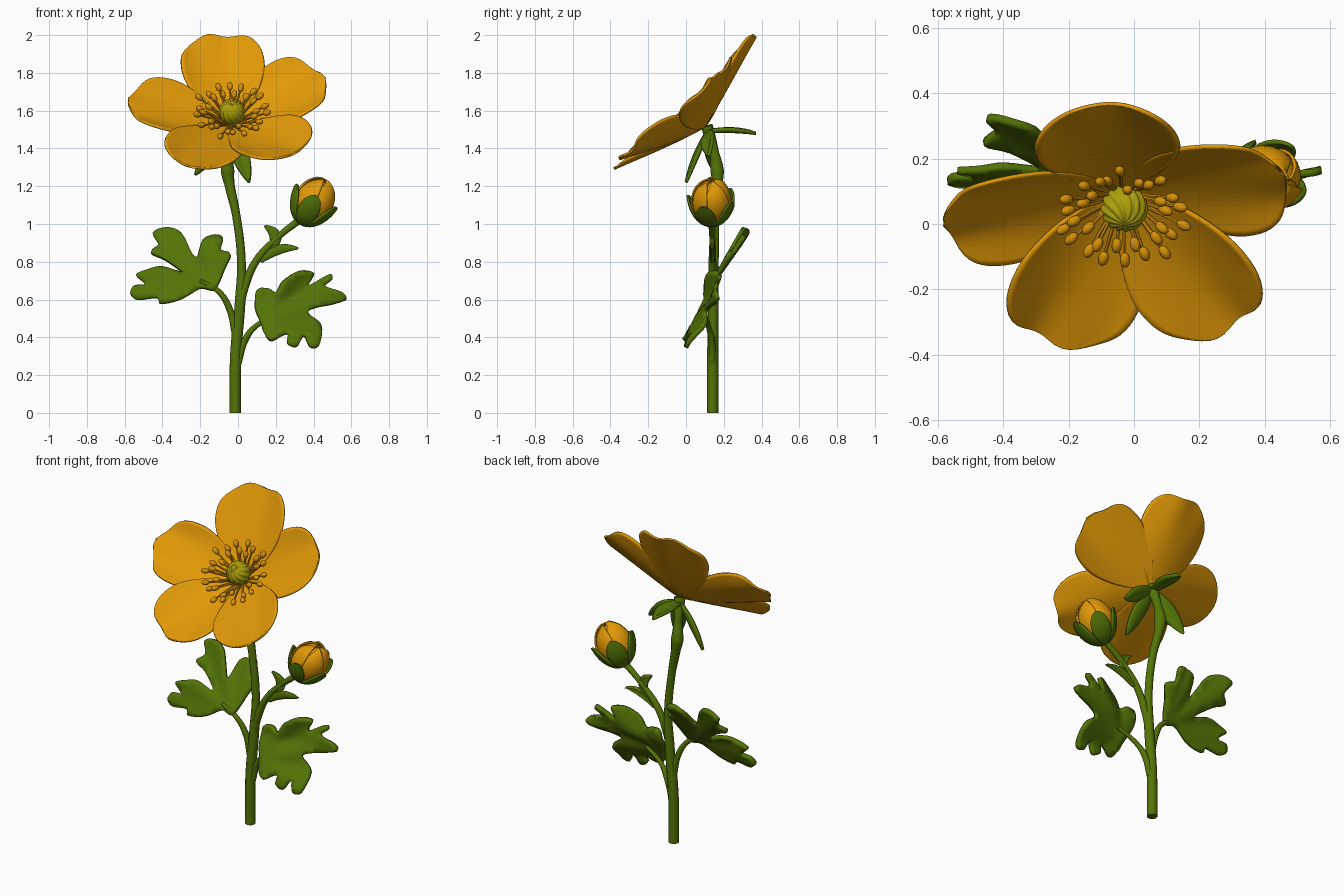
import bpy, bmesh, math
from math import sin, cos, pi
from mathutils import Vector, Matrix
from mathutils.geometry import delaunay_2d_cdt

if "Cube" in bpy.data.objects:
    bpy.data.objects.remove(bpy.data.objects["Cube"])


def material(name, color):
    m = bpy.data.materials.new(name)
    m.use_nodes = True
    m.diffuse_color = (*color, 1)
    m.node_tree.nodes["Principled BSDF"].inputs["Base Color"].default_value = (*color, 1)
    return m


PETAL = material("petal orange", (0.76, 0.32, 0.002))
STAMEN = material("stamen orange", (0.67, 0.28, 0.002))
PISTIL = material("pistil yellow green", (0.43, 0.36, 0.003))
GREEN = material("leaf green", (0.088, 0.175, 0.002))


def finish(name, bm, mat, matrix=Matrix(), thickness=0):
    """Turn a bmesh into a smooth-shaded object, optionally given thickness."""
    bmesh.ops.remove_doubles(bm, verts=bm.verts, dist=0.0002)
    bmesh.ops.recalc_face_normals(bm, faces=bm.faces)
    mesh = bpy.data.meshes.new(name)
    bm.to_mesh(mesh)
    bm.free()
    mesh.materials.append(mat)
    mesh.shade_smooth()
    mesh.set_sharp_from_angle(angle=math.radians(50))
    obj = bpy.data.objects.new(name, mesh)
    obj.matrix_world = matrix
    bpy.context.collection.objects.link(obj)
    if thickness:
        mod = obj.modifiers.new("thickness", "SOLIDIFY")
        mod.thickness = thickness
        mod.offset = 0
    return obj


def sheet(name, point, mat, matrix=Matrix(), thickness=0.012, rows=20, cols=12):
    """Grid surface from point(t, s), t along 0..1 and s across -1..1."""
    bm = bmesh.new()
    grid = []
    for i in range(rows + 1):
        t = (1 - cos(pi * i / rows)) / 2
        grid.append([bm.verts.new(point(t, 2 * j / cols - 1)) for j in range(cols + 1)])
    for a, b in zip(grid, grid[1:]):
        for j in range(cols):
            bm.faces.new((a[j], a[j + 1], b[j + 1], b[j]))
    return finish(name, bm, mat, matrix, thickness)


def tube(name, points):
    """Smooth tapered stem through (x, y, z, radius) points."""
    curve = bpy.data.curves.new(name, "CURVE")
    curve.dimensions = "3D"
    curve.bevel_depth = 1
    curve.bevel_resolution = 4
    curve.use_fill_caps = True
    spline = curve.splines.new("BEZIER")
    spline.bezier_points.add(len(points) - 1)
    for bp, (x, y, z, r) in zip(spline.bezier_points, points):
        bp.co = (x, y, z)
        bp.radius = r
        bp.handle_left_type = bp.handle_right_type = "AUTO"
    curve.materials.append(GREEN)
    obj = bpy.data.objects.new(name, curve)
    bpy.context.collection.objects.link(obj)
    bpy.ops.object.select_all(action="DESELECT")
    obj.select_set(True)
    bpy.context.view_layer.objects.active = obj
    bpy.ops.object.convert(target="MESH")


def blade(name, start, mid, end, width, hint):
    """Small pointed leaf along a bent path."""
    a, m, b, hint = map(Vector, (start, mid, end, hint))

    def point(t, s):
        pos = a * (1 - t) ** 2 + m * 2 * t * (1 - t) + b * t * t
        tangent = ((m - a) * (1 - t) + (b - m) * t).normalized()
        side = tangent.cross(hint).normalized()
        w = width * max(0, sin(pi * (0.06 + 0.94 * t))) ** 0.8
        return pos + side * w * s + side.cross(tangent) * 0.3 * w * s * s
    sheet(name, point, GREEN, thickness=0.018, rows=12, cols=6)


def leaf(name, outline, depth, base):
    """Lobed leaf: rounded outline in the xz plane, bent in y by depth(x, z)."""
    pts = [Vector(p) for p in outline]
    n = len(pts)
    ring = []
    for i in range(n):
        p, q, r, w = (pts[(i + k) % n] for k in (-1, 0, 1, 2))
        for t in (0, 0.25, 0.5, 0.75):
            ring.append(q + (r - p) * t / 2 + (p * 2 - q * 5 + r * 4 - w) * t * t / 2
                        + (q * 3 - p - r * 3 + w) * t ** 3 / 2)
    step = 0.025
    low = Vector((min(p.x for p in pts), min(p.y for p in pts)))
    inner = [low + Vector((i + 0.5 * (j % 2), j)) * step for i in range(21) for j in range(18)]
    inner = [v for v in inner if min((v - c).length for c in ring) > 0.012]
    verts, _, faces, *_ = delaunay_2d_cdt(ring + inner, [], [list(range(len(ring)))], 1, 1e-5)
    bm = bmesh.new()
    made = []
    for v in verts:
        d = v - Vector(base)
        pleat = 0.05 * d.length * cos(9 * math.atan2(d.y, abs(d.x)))
        made.append(bm.verts.new((v.x, depth(v.x, v.y) + pleat, v.y)))
    for f in faces:
        bm.faces.new([made[i] for i in f])
    bmesh.ops.delete(bm, geom=[v for v in bm.verts if not v.link_faces], context="VERTS")
    finish(name, bm, GREEN, thickness=0.022)


# Stems
tube("main_stem", [(-0.015, 0.142, 0, 0.03), (-0.012, 0.142, 0.3, 0.03), (0.012, 0.145, 0.6, 0.028),
                   (0.018, 0.15, 0.8, 0.023), (-0.01, 0.155, 1.05, 0.022), (-0.045, 0.165, 1.21, 0.027),
                   (-0.055, 0.165, 1.28, 0.036), (-0.05, 0.15, 1.38, 0.024), (-0.035, 0.11, 1.52, 0.032)])
tube("bud_stem", [(0, 0.14, 0.48, 0.018), (0.04, 0.14, 0.68, 0.022), (0.1, 0.14, 0.81, 0.02),
                  (0.2, 0.14, 0.92, 0.016), (0.35, 0.135, 1.04, 0.02)])
tube("left_leaf_stalk", [(0, 0.14, 0.26, 0.018), (0.04, 0.135, 0.39, 0.018), (0.09, 0.12, 0.455, 0.014),
                         (0.2, 0.1, 0.52, 0.01)])
tube("right_leaf_stalk", [(-0.015, 0.14, 0.42, 0.018), (-0.045, 0.14, 0.55, 0.018),
                          (-0.1, 0.13, 0.64, 0.015), (-0.2, 0.13, 0.7, 0.01)])

# Lobed leaves
leaf("left_leaf", [(.12, .48), (.09, .56), (.1, .65), (.16, .66), (.2, .64), (.24, .7), (.33, .75), (.4, .74),
                   (.375, .675), (.48, .73), (.5, .71), (.46, .67), (.55, .64), (.57, .6), (.5, .575), (.42, .56),
                   (.37, .53), (.44, .46), (.43, .36), (.38, .35), (.35, .41), (.31, .35), (.26, .37), (.26, .42),
                   (.18, .385), (.14, .42)],
     lambda x, z: 0.11 - 0.55 * max(0, 0.6 - z) + 0.2 * max(0, x - 0.2), (0.12, 0.48))
leaf("right_leaf", [(-.13, .65), (-.2, .66), (-.31, .6), (-.41, .58), (-.43, .61), (-.53, .6), (-.57, .63),
                    (-.55, .67), (-.49, .68), (-.54, .73), (-.47, .76), (-.4, .77), (-.29, .74), (-.38, .81),
                    (-.46, .85), (-.42, .89), (-.45, .95), (-.38, .98), (-.3, .95), (-.225, .82), (-.19, .91),
                    (-.12, .94), (-.08, .92), (-.09, .86), (-.04, .84), (-.07, .77), (-.1, .69)],
     lambda x, z: 0.11 + 0.63 * max(0, z - 0.64), (-0.13, 0.65))

# Bracts on the bud stem
blade("upper_bract", (0.17, 0.14, 0.87), (0.24, 0.13, 0.94), (0.14, 0.14, 0.99), 0.028, (0, 1, 0))
blade("lower_bract", (0.12, 0.14, 0.8), (0.2, 0.13, 0.89), (0.32, 0.14, 0.87), 0.022, (0, 1, 0))

# Flower frame: local z is the flower axis, tilted to the front
flower = Matrix.Translation((-0.035, 0.1, 1.52)) @ Matrix.Rotation(pi / 4, 4, "X")


def flower_petal(length, half, lift, phase):
    """Rounded bowl-shaped petal: wedge at the base, elliptical at the tip."""
    widest = 0.6

    def point(t, s):
        if t < widest:
            w = 0.05 + 0.95 * (1 - (1 - t / widest) ** 1.8)
        else:
            w = math.sqrt(max(0, 1 - ((t - widest) / (1 - widest)) ** 2.5))
        across = w * s
        wave = sin(6 * across + phase) * t ** 3
        rise = (0.14 + lift) * t ** 1.1 + 0.055 * across ** 2
        return Vector((length * t + 0.008 * wave, half * across, rise + 0.01 * wave))
    return point


petals = [("top", 98, 0.53, 0.22, 0.01), ("upper_left", 25, 0.53, 0.21, 0),
          ("lower_left", -48, 0.52, 0.205, 0.05), ("lower_right", -116, 0.525, 0.205, 0.03),
          ("upper_right", 177, 0.54, 0.19, 0.005)]
for k, (side, angle, length, half, lift) in enumerate(petals):
    sheet(side + "_petal", flower_petal(length, half, lift, k * 2), PETAL,
          flower @ Matrix.Rotation(math.radians(angle), 4, "Z"), rows=32, cols=24)

# Reflexed sepals below the flower
for k, tip in enumerate([(-0.03, 0.37, 1.48), (-0.23, 0.16, 1.26), (0.06, 0.0, 1.22), (0.17, 0.12, 1.36)]):
    root = Vector((-0.037, 0.115, 1.49))
    tip = Vector(tip)
    mid = (root + tip) / 2 + Vector((0, 0.01, 0.01))
    blade(f"sepal_{k + 1}", root, mid, tip, 0.045, flower.to_3x3() @ Vector((0, 0, 1)))

# Ribbed pistil
bm = bmesh.new()
bmesh.ops.create_uvsphere(bm, u_segments=60, v_segments=20, radius=0.068)
for v in bm.verts:
    phi = math.atan2(v.co.y, v.co.x) + 8 * v.co.z
    v.co *= 1 + 0.07 * cos(12 * phi) * math.hypot(v.co.x, v.co.y) / 0.068
finish("pistil", bm, PISTIL, flower @ Matrix.Translation((0.005, 0.015, 0.09)))

# Rings of stamens: thin filament and egg-shaped anther
bm = bmesh.new()
for count, radius, height in ((18, 0.18, 0.115), (14, 0.135, 0.105)):
    for k in range(count):
        a = 2 * pi * (k + radius * 9) / count
        r = radius + 0.014 * sin(k * 2.4)
        start = Vector((0.03 * cos(a), 0.03 * sin(a), 0.03))
        end = Vector((r * cos(a), r * sin(a), height + 0.01 * cos(k * 3.1)))
        d = end - start
        turn = d.to_track_quat("Z", "Y").to_matrix().to_4x4()
        bmesh.ops.create_cone(bm, segments=6, radius1=0.007, radius2=0.005, depth=d.length,
                              matrix=Matrix.Translation((start + end) / 2) @ turn)
        bmesh.ops.create_uvsphere(bm, u_segments=10, v_segments=8, radius=0.016,
                                  matrix=Matrix.Translation(end) @ turn @ Matrix.Diagonal((1, 1, 1.5, 1)))
finish("stamens", bm, STAMEN, flower)

# Bud: orange core, overlapping petals, and cupping sepals
bud = Matrix.Translation((0.4, 0.135, 1.12)) @ Vector((0.5, 0, 0.86)).to_track_quat("Z", "Y").to_matrix().to_4x4()
bm = bmesh.new()
bmesh.ops.create_uvsphere(bm, u_segments=24, v_segments=16, radius=0.092)
finish("bud_core", bm, PETAL, bud @ Matrix.Diagonal((1, 1, 1.28, 1)))


def bud_shell(low, high, half, scale, skew, flare):
    def point(t, s):
        lat = pi * (low + (high - low) * t)
        az = s * half * (1 - t ** 4) ** 0.6
        r = 0.095 * (scale + skew * s + flare * t ** 4)
        return Vector((r * sin(lat) * cos(az), r * sin(lat) * sin(az), -1.25 * r * cos(lat)))
    return point


for k in range(5):
    spin = bud @ Matrix.Rotation(2 * pi * k / 5, 4, "Z")
    sheet(f"bud_petal_{k + 1}", bud_shell(0.15, 0.97, 0.75, 1.06, 0.06, 0), PETAL, spin, 0.008)
    sheet(f"bud_sepal_{k + 1}", bud_shell(0, 0.57, 0.62, 1.16, 0, 0.2), GREEN,
          spin @ Matrix.Rotation(pi / 5, 4, "Z"), 0.012)
